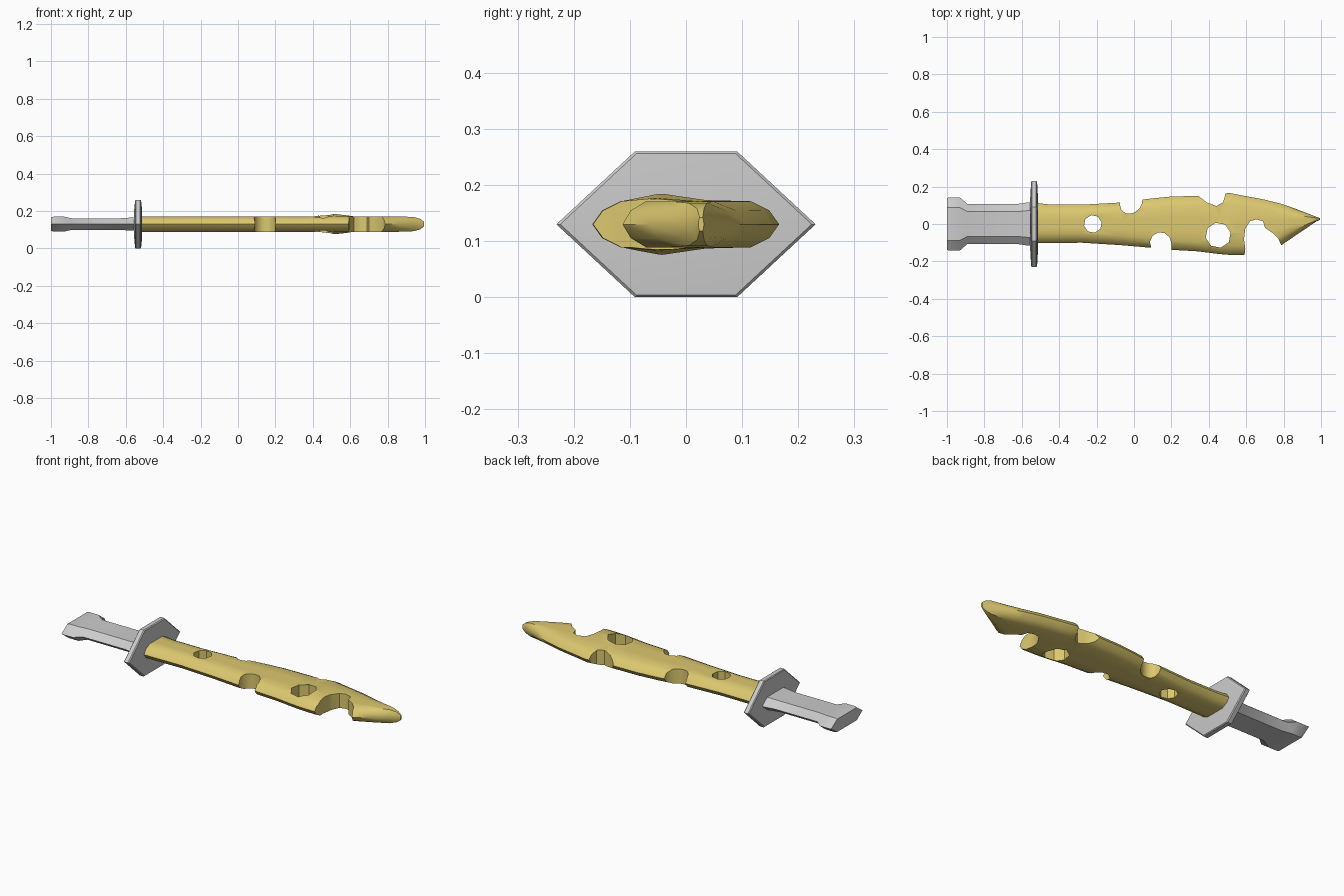
import bpy, bmesh, math

if "Cube" in bpy.data.objects:
    bpy.data.objects.remove(bpy.data.objects["Cube"])

ZC = 0.13  # height of the sword's centre line


def finish(name, bm, angle=None, mat=None):
    bmesh.ops.recalc_face_normals(bm, faces=bm.faces)
    me = bpy.data.meshes.new(name)
    bm.to_mesh(me)
    bm.free()
    ob = bpy.data.objects.new(name, me)
    bpy.context.collection.objects.link(ob)
    if mat:
        me.materials.append(mat)
    if angle:
        smooth(ob, angle)
    return ob


def smooth(ob, angle):
    bpy.ops.object.select_all(action='DESELECT')
    ob.select_set(True)
    bpy.context.view_layer.objects.active = ob
    bpy.ops.object.shade_smooth_by_angle(angle=math.radians(angle))


def loft(rings):
    """Skin a list of equal-length rings of (x, y, z) points and cap the ends."""
    bm = bmesh.new()
    vs = [[bm.verts.new(p) for p in r] for r in rings]
    n = len(vs[0])
    for a, b in zip(vs, vs[1:]):
        for i in range(n):
            j = (i + 1) % n
            bm.faces.new((a[i], a[j], b[j], b[i]))
    bm.faces.new(vs[0])
    bm.faces.new(vs[-1])
    return bm


def hexagon(x, w, flat, h):
    return [(x, y, ZC + z) for y, z in
            ((w, 0), (flat, h), (-flat, h), (-w, 0), (-flat, -h), (flat, -h))]


def blade_ring(x, lo, hi, h=0.041, bump=0.0):
    """Flat-topped section with rounded edges; bump swells the middle."""
    w = hi - lo
    k = min(0.05, w * 0.24)
    a, b = lo + k, hi - k
    top = [(hi, 0), (hi - k * 0.35, h * 0.6), (b, h), (a + (b - a) * 0.65, h + bump * 0.15),
           (a + (b - a) * 0.3, h + bump), (a, h), (lo + k * 0.35, h * 0.6), (lo, 0)]
    pts = top + [(y, -z) for y, z in reversed(top[1:-1])]
    return [(x, y, ZC + z) for y, z in pts]


def circle(cx, cy, r, n=8, turn=0.2):
    return [(cx + r * math.cos(turn + math.tau * i / n),
             cy + r * math.sin(turn + math.tau * i / n)) for i in range(n)]


cheese = bpy.data.materials.new("cheese_yellow")
cheese.diffuse_color = (0.72, 0.58, 0.16, 1)
cheese.use_nodes = True
cheese.node_tree.nodes["Principled BSDF"].inputs["Base Color"].default_value = cheese.diffuse_color

# grip with flared pommel and collar
finish("grip", loft([hexagon(x, w, w * 0.62, h) for x, w, h in (
    (-1.0, 0.14, 0.036), (-0.985, 0.141, 0.04), (-0.93, 0.141, 0.04), (-0.89, 0.106, 0.031),
    (-0.63, 0.106, 0.031), (-0.57, 0.115, 0.035), (-0.535, 0.117, 0.036))]), 30)

# hexagonal guard plate
finish("guard", loft([hexagon(x, 0.231 * s, 0.091 * s, 0.13 * s) for x, s in (
    (-0.555, 0.6), (-0.55, 0.97), (-0.546, 1), (-0.523, 1), (-0.518, 0.97), (-0.513, 0.6))]), 30)

# blade body
blade = finish("blade", loft([blade_ring(*r) for r in (
    (-0.535, -0.102, 0.114), (-0.45, -0.102, 0.104), (-0.28, -0.1, 0.103), (-0.07, -0.113, 0.115),
    (0.09, -0.127, 0.136), (0.2, -0.138, 0.147), (0.34, -0.146, 0.15), (0.41, -0.155, 0.152),
    (0.46, -0.161, 0.16, 0.041, 0.01), (0.51, -0.165, 0.166, 0.041, 0.014),
    (0.58, -0.167, 0.152, 0.041, 0.006), (0.62, -0.162, 0.145), (0.7, -0.15, 0.13),
    (0.79, -0.112, 0.107), (0.86, -0.064, 0.083), (0.94, -0.01, 0.052, 0.038),
    (0.975, 0.014, 0.038, 0.028), (0.995, 0.022, 0.032, 0.012))]), mat=cheese)

# holes and bites
cuts = [
    circle(-0.22, 0.0, 0.048),
    circle(0.45, -0.06, 0.068),
    [(-0.082, 0.2), (-0.075, 0.1), (-0.067, 0.075), (-0.045, 0.057), (-0.02, 0.055),
     (0.005, 0.062), (0.03, 0.085), (0.043, 0.11), (0.05, 0.2)],
    [(0.09, -0.2), (0.092, -0.127), (0.085, -0.095), (0.1, -0.062), (0.13, -0.045),
     (0.165, -0.048), (0.19, -0.072), (0.2, -0.1), (0.2, -0.2)],
    [(0.33, 0.2), (0.35, 0.145), (0.39, 0.115), (0.44, 0.096), (0.475, 0.115),
     (0.485, 0.145), (0.497, 0.2)],
    [(0.585, -0.22), (0.595, -0.13), (0.588, -0.08), (0.595, -0.025), (0.62, 0.015),
     (0.655, 0.025), (0.69, 0.015), (0.7, -0.02), (0.745, -0.05), (0.77, -0.075),
     (0.787, -0.112), (0.79, -0.22)],
]
cut_bm = bmesh.new()
for pts in cuts:
    rings = [[cut_bm.verts.new((x, y, z)) for x, y in pts] for z in (-0.1, 0.4)]
    for i in range(len(pts)):
        j = (i + 1) % len(pts)
        cut_bm.faces.new((rings[0][i], rings[0][j], rings[1][j], rings[1][i]))
    for r in rings:
        cut_bm.faces.new(r)
cutter = finish("hole_cutter", cut_bm)
cutter.hide_render = True

mod = blade.modifiers.new("holes", 'BOOLEAN')
mod.operation = 'DIFFERENCE'
mod.solver = 'EXACT'
mod.object = cutter
bpy.ops.object.select_all(action='DESELECT')
blade.select_set(True)
bpy.context.view_layer.objects.active = blade
bpy.ops.object.modifier_apply(modifier="holes")
bpy.data.objects.remove(cutter)
smooth(blade, 40)
